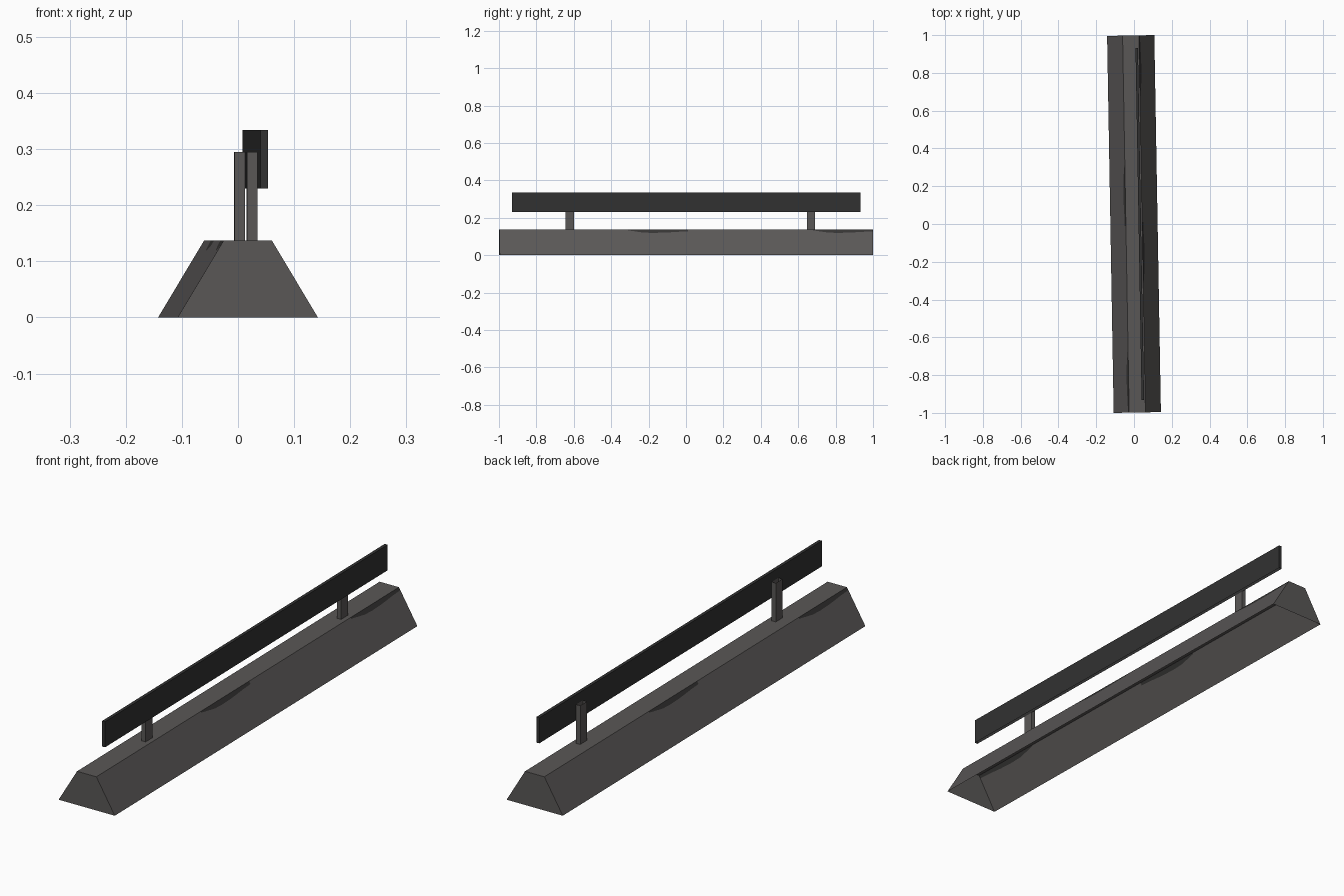
import bpy, bmesh, math
from mathutils import Vector

if "Cube" in bpy.data.objects:
    bpy.data.objects.remove(bpy.data.objects["Cube"])

YAW = math.radians(1.0)  # the whole barrier sits slightly turned


def material(name, rgb):
    m = bpy.data.materials.new(name)
    m.diffuse_color = (*rgb, 1)
    m.use_nodes = True
    m.node_tree.nodes["Principled BSDF"].inputs["Base Color"].default_value = m.diffuse_color
    return m


CONCRETE = material("warm_grey_concrete", (0.102, 0.096, 0.094))
STAIN = material("dark_stain", (0.036, 0.035, 0.034))
RAIL = material("charcoal_rail", (0.031, 0.031, 0.031))


def finish(name, bm, mats):
    mesh = bpy.data.meshes.new(name)
    bm.to_mesh(mesh)
    bm.free()
    for m in mats:
        mesh.materials.append(m)
    ob = bpy.data.objects.new(name, mesh)
    ob.rotation_euler.z = YAW
    bpy.context.collection.objects.link(ob)


def add_face(bm, pts, normal, mat_index=0):
    face = bm.faces.new([bm.verts.new(p) for p in pts])
    face.normal_update()
    if face.normal.dot(Vector(normal)) < 0:
        face.normal_flip()
    face.material_index = mat_index


def open_box(name, x, y, z, open_sides, mat):
    """Box shell without its hidden top or bottom (z direction signs)."""
    bm = bmesh.new()
    bmesh.ops.create_cube(bm, size=1)
    gone = [f for f in bm.faces if round(f.normal.z) in open_sides]
    bmesh.ops.delete(bm, geom=gone, context="FACES")
    for v in bm.verts:
        v.co = [r[0] if c < 0 else r[1] for c, r in zip(v.co, (x, y, z))]
    finish(name, bm, [mat])


# Trapezoid base shell, open underneath, with weathered areas cut into its sides
L, WB, WT, H = 0.998, 0.125, 0.043, 0.137
down = Vector((WB - WT, 0, -H))
SLOPE = down.length
down.normalize()
edge = [(0, 0), (0, 0.005), (0.04, 0.012), (0.08, 0.019), (0.13, 0.021),
        (0.20, 0.019), (0.27, 0.014), (0.32, 0.012), (0.32, 0)]
patches = [[(s + y, d) for y, d in edge] for s in (-0.31, L - 0.32)]

bm = bmesh.new()
for s in (1, -1):
    def on_side(pts):
        ps = [Vector((WT, y, H)) + down * d for y, d in pts]
        return [(s * p.x, s * p.y, p.z) for p in ps]

    out = (s, 0, 0.5)
    for patch in patches:
        add_face(bm, on_side(patch), out, 1)
    rest = [(-L, SLOPE), (-L, 0)] + patches[0] + patches[1][:-1] + [(L, SLOPE)]
    add_face(bm, on_side(rest), out)
    # End wall
    add_face(bm, [(-WB, s * L, 0), (WB, s * L, 0), (WT, s * L, H), (-WT, s * L, H)],
             (0, s, 0))
add_face(bm, [(-WT, -L, H), (WT, -L, H), (WT, L, H), (-WT, L, H)], (0, 0, 1))
finish("barrier_base", bm, [CONCRETE, STAIN])

# Open tube posts and the rail fixed to their right side
for name, y in (("front_post", -0.622), ("back_post", 0.668)):
    open_box(name, (0.005, 0.0235), (y - 0.022, y + 0.022), (H, 0.295), (1, -1), CONCRETE)
open_box("top_rail", (0.0242, 0.0372), (-0.932, 0.932), (0.23, 0.334), (-1,), RAIL)
